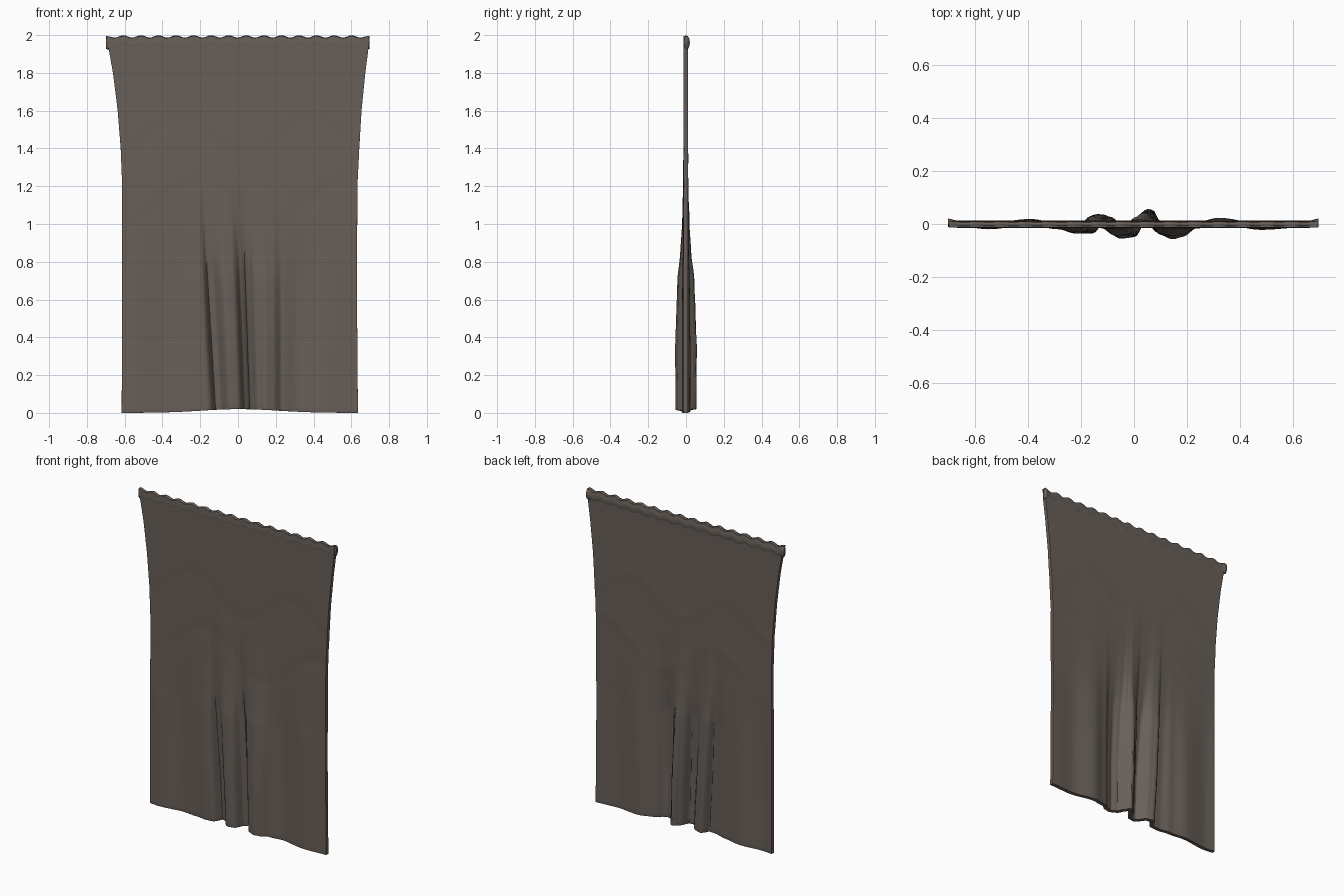
import bpy, math

if "Cube" in bpy.data.objects:
    bpy.data.objects.remove(bpy.data.objects["Cube"])


def interp(keys, t, smooth=False):
    """Piecewise interpolation through (position, value) keys."""
    if t <= keys[0][0]:
        return keys[0][1]
    for (a, va), (b, vb) in zip(keys, keys[1:]):
        if t <= b:
            f = (t - a) / (b - a)
            if smooth:
                f = f * f * (3 - 2 * f)
            return va + (vb - va) * f
    return keys[-1][1]


cloth_mat = bpy.data.materials.new("dark brown cloth")
cloth_mat.diffuse_color = (0.137, 0.114, 0.098, 1)
cloth_mat.use_nodes = True
cloth_mat.node_tree.nodes["Principled BSDF"].inputs["Base Color"].default_value = cloth_mat.diffuse_color


def finish(obj):
    bpy.context.collection.objects.link(obj)
    obj.data.materials.append(cloth_mat)
    for p in obj.data.polygons:
        p.use_smooth = True


# Side outlines (height, x)
LEFT = [(0, -.615), (1.2, -.613), (1.4, -.621), (1.6, -.637), (1.8, -.662), (1.94, -.687), (2, -.698)]
RIGHT = [(0, .635), (.6, .63), (1.2, .632), (1.4, .642), (1.6, .654), (1.8, .674), (1.94, .692), (2, .693)]
# Fold shape across the hanging end (x, depth) and its strength by height
FOLD = [(-.62, 0), (-.55, -.006), (-.39, .009), (-.28, -.006), (-.2, -.022), (-.155, -.022),
        (-.12, .027), (-.09, .018), (-.035, -.04), (0, -.036), (.035, .022), (.065, .046),
        (.085, .012), (.11, -.027), (.15, -.042), (.18, -.034), (.23, -.004), (.32, .013),
        (.48, -.008), (.63, 0)]
STRENGTH = [(0, 1), (.35, 1.05), (.72, .75), (.82, .45), (1.0, .18), (1.2, .05), (1.5, 0)]

# Cloth panel: a fine sheet, displaced by folds, thickened and rounded
NX, NZ = 170, 70
verts, faces = [], []
for j in range(NZ + 1):
    t = j / NZ
    for i in range(NX + 1):
        u = i / NX
        c = 2 * u - 1
        lo = .02 * math.exp(-(c / .45) ** 2)
        hi = 1.989 + .007 * math.cos(2 * math.pi * 15 * u)
        z = lo + (hi - lo) * t
        x0, x1 = interp(LEFT, z), interp(RIGHT, z)
        x = x0 + (x1 - x0) * u
        lean = .06 * z * math.exp(-((x + .15) / .12) ** 2) + .03 * z * math.exp(-((x - .04) / .1) ** 2)
        y = interp(FOLD, x + lean, True) * interp(STRENGTH, z)
        # faint diagonal creases in the upper cloth
        fade = max(0, math.sin(math.pi * min(1, max(0, (z - .7) / 1.2))))
        for base, amp, freq in ((1.45, .10, 9), (1.1, .12, 8)):
            ridge = base + amp * math.sin(freq * x + base * 3)
            y += .002 * fade * math.exp(-((z - ridge) / .04) ** 2)
        verts.append((x, y - .002, z))
for j in range(NZ):
    for i in range(NX):
        a = j * (NX + 1) + i
        faces.append((a, a + 1, a + NX + 2, a + NX + 1))
mesh = bpy.data.meshes.new("cloth_panel")
mesh.from_pydata(verts, [], faces)
panel = bpy.data.objects.new("cloth_panel", mesh)
finish(panel)
sol = panel.modifiers.new("thickness", 'SOLIDIFY')
sol.thickness, sol.offset = .023, 0
bev = panel.modifiers.new("rounded_edge", 'BEVEL')
bev.width, bev.segments = .008, 3
bev.limit_method, bev.angle_limit = 'ANGLE', math.radians(60)

# Scalloped top hem: flattened tube with gathered, fuller corners
N, M = 120, 12
hv, hf = [], []
for i in range(N + 1):
    u = i / N
    corner = math.exp(-(min(u, 1 - u) / .015) ** 2)
    x = -.70 + 1.395 * u
    zc = 1.955 + .006 * math.cos(2 * math.pi * 15 * u)
    for k in range(M):
        a = 2 * math.pi * k / M
        hv.append((x, .006 * corner + (.0135 + .002 * corner) * math.cos(a) - .001,
                   zc + .038 * math.sin(a) * (1 - .1 * corner)))
for i in range(N):
    for k in range(M):
        n = (k + 1) % M
        hf.append((i * M + k, (i + 1) * M + k, (i + 1) * M + n, i * M + n)[::-1])
hf += [tuple(range(M)), tuple(range(N * M, N * M + M))[::-1]]
hm = bpy.data.meshes.new("top_hem")
hm.from_pydata(hv, [], hf)
hm.validate()
hem = bpy.data.objects.new("top_hem", hm)
finish(hem)
import bmesh
bm = bmesh.new()
bm.from_mesh(hm)
bmesh.ops.recalc_face_normals(bm, faces=bm.faces)
bm.to_mesh(hm)
bm.free()
